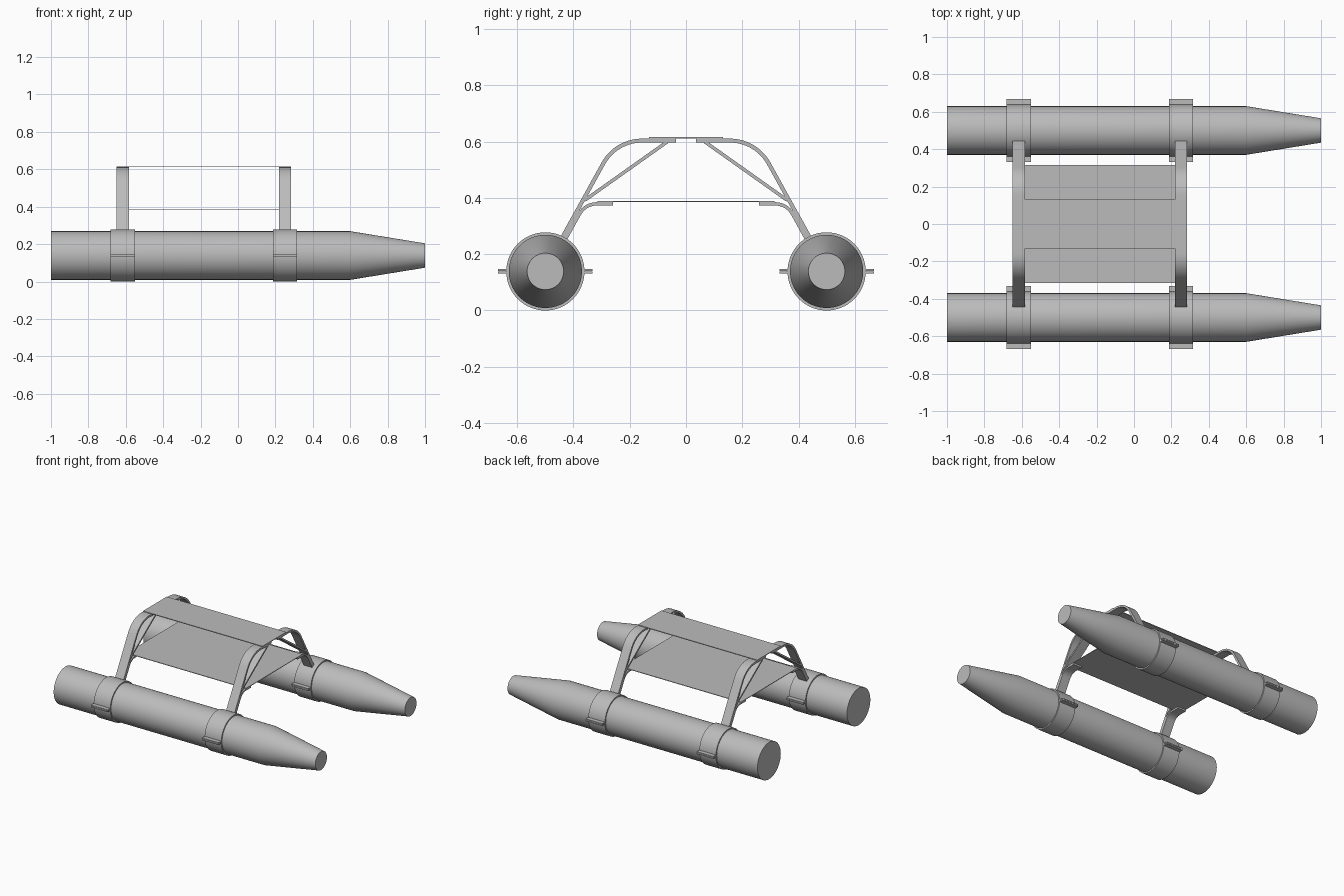
import bpy, bmesh, math
from mathutils import Vector

cube = bpy.data.objects.get("Cube")
if cube:
    bpy.data.objects.remove(cube, do_unlink=True)

grey = bpy.data.materials.new("plain grey")
grey.use_nodes = True
COLOUR = (0.5, 0.5, 0.5, 1)
grey.diffuse_color = COLOUR
grey.node_tree.nodes["Principled BSDF"].inputs["Base Color"].default_value = COLOUR

HULL_Y, HULL_Z = 0.5, 0.139
CLAMP_R, CLAMP_W = 0.139, 0.13
FRAMES = {"rear": -0.6165, "nose": 0.2515}     # x of the two support frames
FRAME_W = 0.066


def finish(name, bm):
    bmesh.ops.recalc_face_normals(bm, faces=bm.faces)
    mesh = bpy.data.meshes.new(name)
    bm.to_mesh(mesh)
    bm.free()
    mesh.materials.append(grey)
    obj = bpy.data.objects.new(name, mesh)
    bpy.context.collection.objects.link(obj)
    bpy.ops.object.select_all(action='DESELECT')
    obj.select_set(True)
    bpy.context.view_layer.objects.active = obj
    bpy.ops.object.shade_smooth_by_angle(angle=math.radians(20))
    return obj


def box(name, x, y, z):
    """Box from (min, max) pairs."""
    bm = bmesh.new()
    bmesh.ops.create_cube(bm, size=1)
    for v in bm.verts:
        v.co = [(a + b) / 2 + c * (b - a) for (a, b), c in zip((x, y, z), v.co)]
    return finish(name, bm)


def revolve(name, profile, y, closed=False, n=64):
    """Turn (x, radius) points about a hull axis; open profiles get end caps."""
    bm = bmesh.new()
    rings = []
    for x, r in profile:
        rings.append([bm.verts.new((x, y + r * math.cos(a), HULL_Z + r * math.sin(a)))
                      for a in (2 * math.pi * i / n for i in range(n))])
    pairs = list(zip(rings, rings[1:]))
    if closed:
        pairs.append((rings[-1], rings[0]))
    else:
        bm.faces.new(rings[0])
        bm.faces.new(rings[-1])
    for a, b in pairs:
        for i in range(n):
            j = (i + 1) % n
            bm.faces.new((a[i], a[j], b[j], b[i]))
    return finish(name, bm)


def fillet(a, b, c, radius, steps=14):
    """Round the corner b of the path a, b, c."""
    a, b, c = Vector(a), Vector(b), Vector(c)
    u, w = (a - b).normalized(), (c - b).normalized()
    half = u.angle(w) / 2
    centre = b + (u + w).normalized() * radius / math.sin(half)
    start = b + u * radius / math.tan(half) - centre
    end = b + w * radius / math.tan(half) - centre
    total = start.angle(end)
    arc = [centre + (start * math.sin((1 - t) * total) + end * math.sin(t * total)) / math.sin(total)
           for t in (i / steps for i in range(steps + 1))]
    return [a, *arc, c]


def strap(name, path, thick, x, side, width=FRAME_W):
    """Flat bar following a (y, z) path, extruded along x."""
    path = [Vector(p) for p in path]
    left, right = [], []
    for i, p in enumerate(path):
        d = (path[min(i + 1, len(path) - 1)] - path[max(i - 1, 0)]).normalized()
        normal = Vector((-d.y, d.x)) * thick / 2
        left.append(p + normal)
        right.append(p - normal)
    outline = left + right[::-1]
    bm = bmesh.new()
    ends = [[bm.verts.new((x + s * width / 2, side * p.x, p.y)) for p in outline] for s in (-1, 1)]
    n, m = len(outline), len(path)
    for i in range(n):
        j = (i + 1) % n
        bm.faces.new((ends[0][i], ends[0][j], ends[1][j], ends[1][i]))
    for e in ends:
        for i in range(m - 1):
            bm.faces.new((e[i], e[i + 1], e[n - 2 - i], e[n - 1 - i]))
    return finish(name, bm)


for side, label in ((-1, "right"), (1, "left")):
    # Float with a tapered nose
    y = side * HULL_Y
    revolve(f"{label}_float", [(-1, 0.13), (0.6, 0.13), (1, 0.065)], y)

    for end, x in FRAMES.items():
        tag = f"{label}_{end}"
        x0, x1 = x - CLAMP_W / 2, x + CLAMP_W / 2

        # Clamp ring around the float
        revolve(f"{tag}_clamp_ring", [(x0, CLAMP_R), (x1, CLAMP_R), (x1, 0.129), (x0, 0.129)],
                y, closed=True)

        # Paired clamp flanges on both sides of the ring
        for s, place in ((-1, "inner"), (1, "outer")):
            near, far = sorted((y + s * side * 0.132, y + s * side * 0.168))
            for z, level in ((-0.0045, "lower"), (0.0045, "upper")):
                box(f"{tag}_{place}_{level}_flange", (x0, x1), (near, far),
                    (HULL_Z + z - 0.0038, HULL_Z + z + 0.0038))

        # Bent leg, foot tab, deck bracket and diagonal brace
        strap(f"{tag}_leg", fillet((0.438, 0.263), (0.249, 0.604), (0.035, 0.604), 0.157),
              0.014, x, side)
        strap(f"{tag}_foot_tab", [(0.436, 0.24), (0.39, 0.323)], 0.012, x, side)
        strap(f"{tag}_deck_bracket", fillet((0.26, 0.379), (0.359, 0.379), (0.39, 0.323), 0.07),
              0.012, x, side)
        strap(f"{tag}_brace", [(0.36, 0.392), (0.068, 0.599)], 0.012, x, side)

# Upper and lower decks
span = (FRAMES["rear"] - FRAME_W / 2, FRAMES["nose"] + FRAME_W / 2)
box("upper_deck", span, (-0.132, 0.132), (0.611, 0.616))
box("lower_deck", span, (-0.315, 0.315), (0.385, 0.389))
